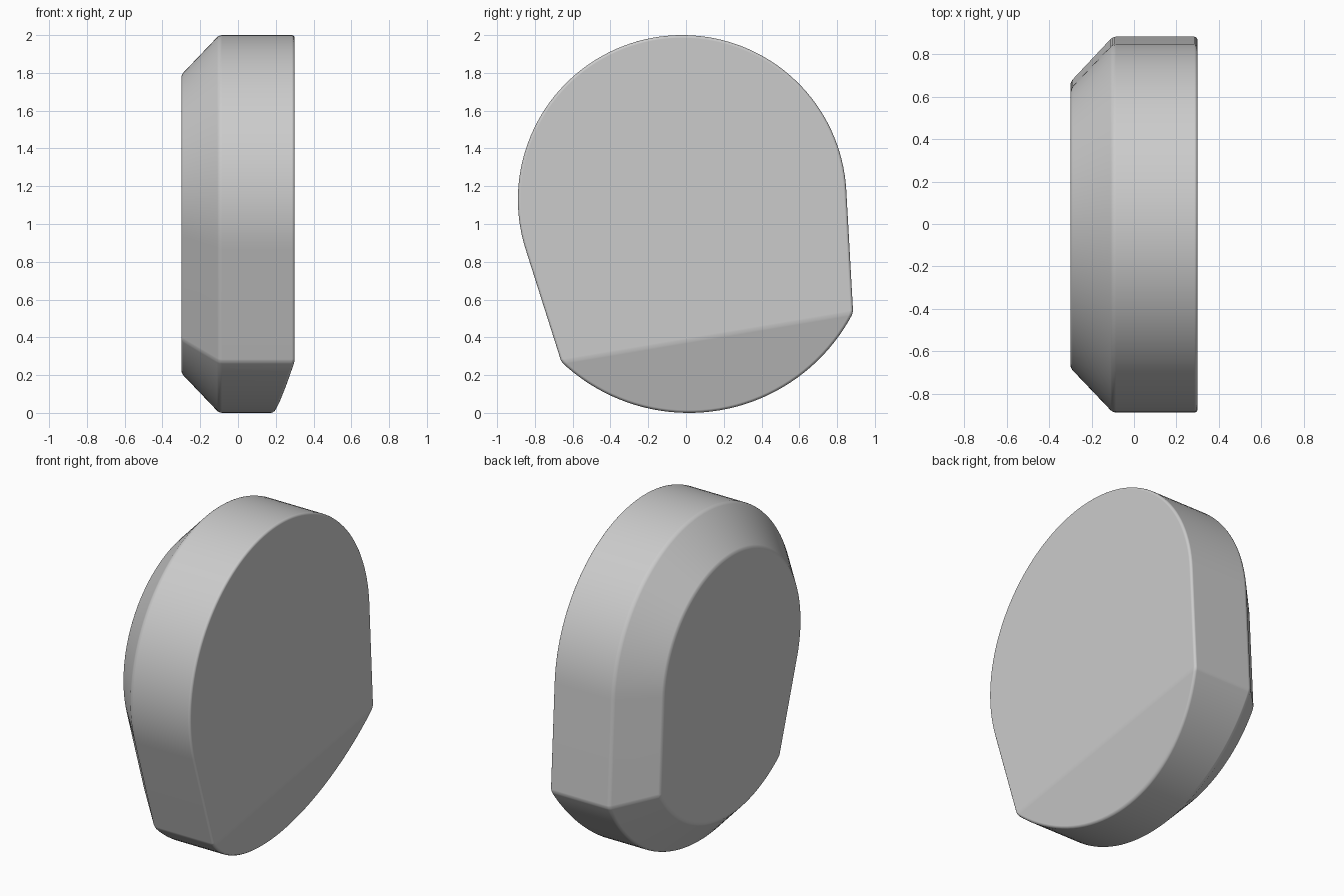
import bpy, bmesh
from math import radians, atan2, sqrt, cos, sin
from mathutils import Vector

cube = bpy.data.objects.get("Cube")
if cube:
    bpy.data.objects.remove(cube, do_unlink=True)

# Outline: a large upper arc, two tangent sides and a lower arc (y, z)
TOP, TOP_R = Vector((-0.02, 1.13)), 0.87
LOW, LOW_R = Vector((0.015, 0.979)), 0.979
SIDES = (radians(3.2), radians(197.6))


def polar(centre, radius, angle):
    return centre + radius * Vector((cos(angle), sin(angle)))


def corner(angle, inset, sign):
    """Where a tangent side meets the lower arc."""
    n = Vector((cos(angle), sin(angle)))
    h = (TOP - LOW).dot(n) + TOP_R - inset
    s = sqrt((LOW_R - inset) ** 2 - h * h)
    return LOW + h * n + sign * s * Vector((n.y, -n.x))


def arc(centre, radius, start, end, steps):
    return [polar(centre, radius, start + (end - start) * i / steps)
            for i in range(steps + 1)]


def outline(inset):
    right, left = corner(SIDES[0], inset, 1), corner(SIDES[1], inset, -1)
    a, b = [atan2(p.y - LOW.y, p.x - LOW.x) for p in (left, right)]
    return (arc(TOP, TOP_R - inset, *SIDES, 72)
            + arc(LOW, LOW_R - inset, a, b, 40))


# Body: straight wall with a wide chamfer on one face
bm = bmesh.new()
loops = [[bm.verts.new((x, p.x, p.y)) for p in outline(inset)]
         for x, inset in ((0.3, 0), (-0.1, 0), (-0.3, 0.21))]
bm.faces.new(loops[0])
bm.faces.new(loops[-1])
for upper, lower in zip(loops, loops[1:]):
    for i in range(len(upper)):
        bm.faces.new((upper[i - 1], upper[i], lower[i], lower[i - 1]))

# Sloping cut across the lower part of the flat face
left, right = corner(SIDES[1], 0, -1), corner(SIDES[0], 0, 1)
p, q = Vector((0.3, *left)), Vector((0.3, *right))
normal = (q - p).cross(Vector((0.19, 0, 0)) - p).normalized()
if normal.x < 0:
    normal.negate()
cut = bmesh.ops.bisect_plane(bm, geom=bm.verts[:] + bm.edges[:] + bm.faces[:],
                             dist=0.0005, plane_co=p, plane_no=normal,
                             clear_outer=True)
rim = [e for e in bm.edges if e.is_boundary]
bmesh.ops.holes_fill(bm, edges=rim, sides=0)
bmesh.ops.recalc_face_normals(bm, faces=bm.faces[:])
for face in bm.faces:
    face.smooth = True
mesh = bpy.data.meshes.new("body")
bm.to_mesh(mesh)
bm.free()
body = bpy.data.objects.new("body", mesh)
bpy.context.collection.objects.link(body)

# Softened edges
bevel = body.modifiers.new("soft_edges", "BEVEL")
bevel.width = 0.015
bevel.segments = 3
bevel.limit_method = "ANGLE"
bevel.angle_limit = radians(10)
bevel.harden_normals = True

# Plain grey
grey = bpy.data.materials.new("plain_grey")
grey.use_nodes = True
colour = (0.6, 0.6, 0.6, 1)
grey.diffuse_color = colour
grey.node_tree.nodes["Principled BSDF"].inputs["Base Color"].default_value = colour
mesh.materials.append(grey)
